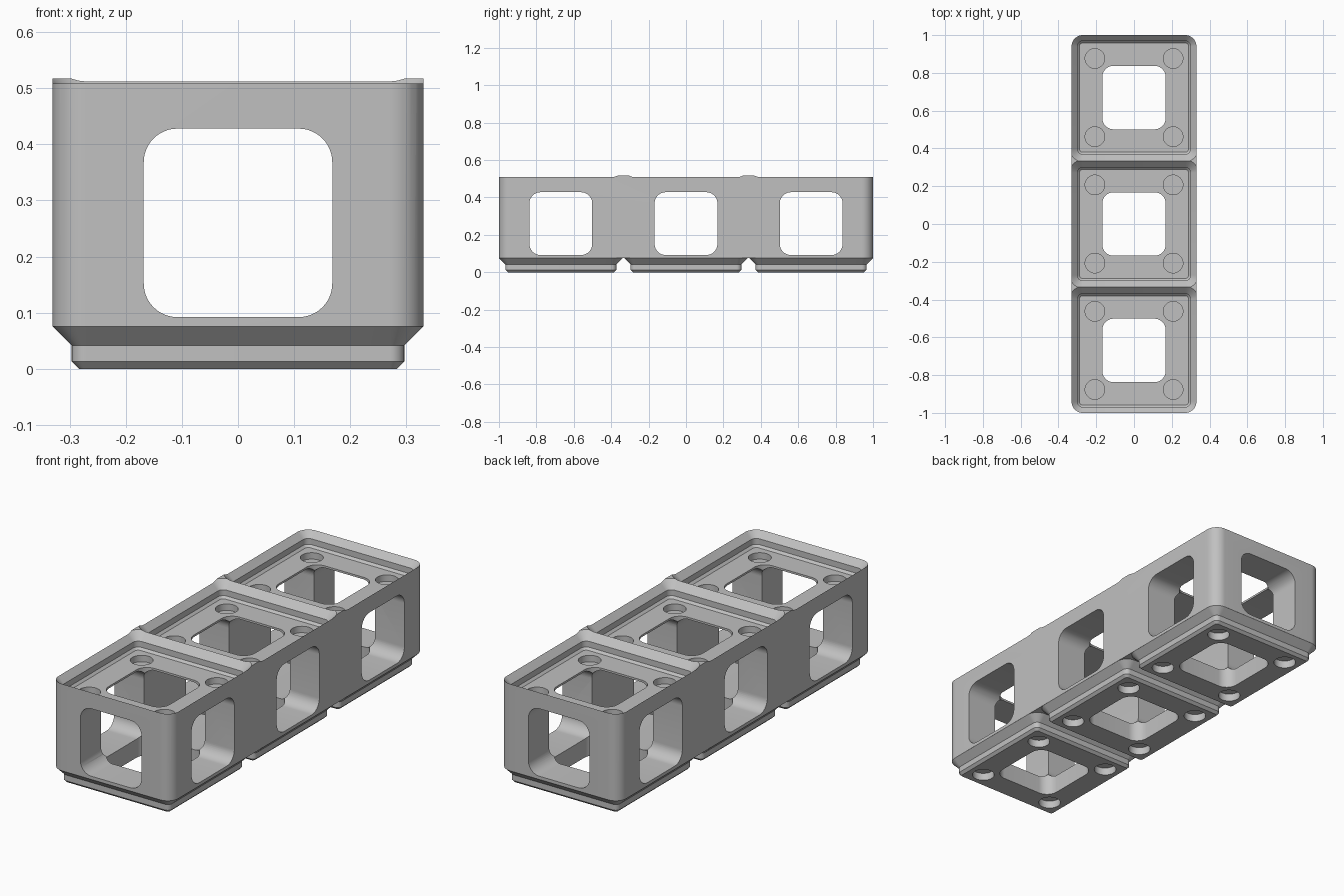
import bpy, bmesh, math
from mathutils import Matrix, Vector

if "Cube" in bpy.data.objects:
    bpy.data.objects.remove(bpy.data.objects["Cube"], do_unlink=True)

PITCH = 0.6693          # spacing of the three cells
HALF, RADIUS = 0.3307, 0.06
CELLS = [-PITCH, 0, PITCH]
BASE, FLOOR, RIM, TOP = 0.0757, 0.438, 0.508, 0.517
WINDOW, WINDOW_MID = 0.168, 0.26
MAGNET = 0.207

grey = bpy.data.materials.new("plain grey")
grey.use_nodes = True
colour = (0.53, 0.53, 0.53, 1)
grey.diffuse_color = colour
grey.node_tree.nodes["Principled BSDF"].inputs["Base Color"].default_value = colour


def loft(bm, rings, matrix=Matrix(), steps=12):
    """Closed solid through rounded rectangles (half_x, half_y, radius, z)."""
    loops = []
    for hx, hy, r, z in rings:
        loop = []
        for corner in range(4):
            cx = (hx - r) * (1 if corner in (0, 3) else -1)
            cy = (hy - r) * (1 if corner < 2 else -1)
            for i in range(steps + 1):
                a = math.pi / 2 * (corner + i / steps)
                point = Vector((cx + r * math.cos(a), cy + r * math.sin(a), z))
                loop.append(bm.verts.new(matrix @ point))
        loops.append(loop)
    n = len(loops[0])
    for low, high in zip(loops, loops[1:]):
        for i in range(n):
            j = (i + 1) % n
            bm.faces.new((low[i], low[j], high[j], high[i]))
    bm.faces.new(loops[0][::-1])
    bm.faces.new(loops[-1])


def finish(bm, name):
    bmesh.ops.recalc_face_normals(bm, faces=bm.faces)
    mesh = bpy.data.meshes.new(name)
    bm.to_mesh(mesh)
    bm.free()
    mesh.materials.append(grey)
    obj = bpy.data.objects.new(name, mesh)
    bpy.context.collection.objects.link(obj)
    return obj


def square(half, z):
    """Ring whose corner radius shrinks as it is offset inward."""
    return (half, half, RADIUS - (HALF - half), z)


def at(y, z=0):
    return Matrix.Translation((0, y, z))


# Main block
bm = bmesh.new()
loft(bm, [(HALF, 1, RADIUS, BASE), (HALF, 1, RADIUS, TOP)])
block = finish(bm, "storage_block")

# Stepped feet
feet = bmesh.new()
for y in CELLS:
    loft(feet, [square(0.2836, 0), square(0.2964, 0.0127), square(0.2964, 0.0414),
                square(HALF - 0.0002, BASE), square(0.29, 0.085)], at(y))

# Stepped stacking recesses, split so that cutters never overlap
flare = 0.53 - RIM
recesses = [bmesh.new(), bmesh.new()]
for i, y in enumerate(CELLS):
    loft(recesses[i % 2], [square(0.289, FLOOR), square(0.300, 0.449),
                           square(0.300, 0.478), square(HALF + flare, RIM + flare)], at(y))

# Window tunnels along each axis
side_windows, end_window, floor_windows = bmesh.new(), bmesh.new(), bmesh.new()


def tunnel(bm, length, matrix):
    loft(bm, [(WINDOW, WINDOW, RADIUS, -length), (WINDOW, WINDOW, RADIUS, length)], matrix)


tunnel(end_window, 1.2, at(0, WINDOW_MID) @ Matrix.Rotation(math.pi / 2, 4, 'X'))
for y in CELLS:
    tunnel(side_windows, 0.5, at(y, WINDOW_MID) @ Matrix.Rotation(math.pi / 2, 4, 'Y'))
    tunnel(floor_windows, 0.5, at(y, WINDOW_MID))

# Round magnet pockets above and below
pockets = bmesh.new()
for y in CELLS:
    for sx in (-1, 1):
        for sy in (-1, 1):
            for z in (FLOOR - 0.002, 0.008):
                bmesh.ops.create_cone(
                    pockets, cap_ends=True, segments=40, radius1=0.052, radius2=0.052,
                    depth=0.06,
                    matrix=Matrix.Translation((sx * MAGNET, y + sy * MAGNET, z)))

# Combine everything into one solid
bpy.context.view_layer.objects.active = block
jobs = [(feet, 'UNION')] + [(c, 'DIFFERENCE') for c in
        (*recesses, floor_windows, end_window, side_windows, pockets)]
for tool, operation in jobs:
    helper = finish(tool, "helper")
    helper.hide_render = True
    mod = block.modifiers.new("combine", 'BOOLEAN')
    mod.object, mod.operation, mod.solver = helper, operation, 'EXACT'
    bpy.ops.object.modifier_apply(modifier=mod.name)
    bpy.data.objects.remove(helper, do_unlink=True)

block.select_set(True)
bpy.ops.object.shade_smooth_by_angle(angle=math.radians(30))
